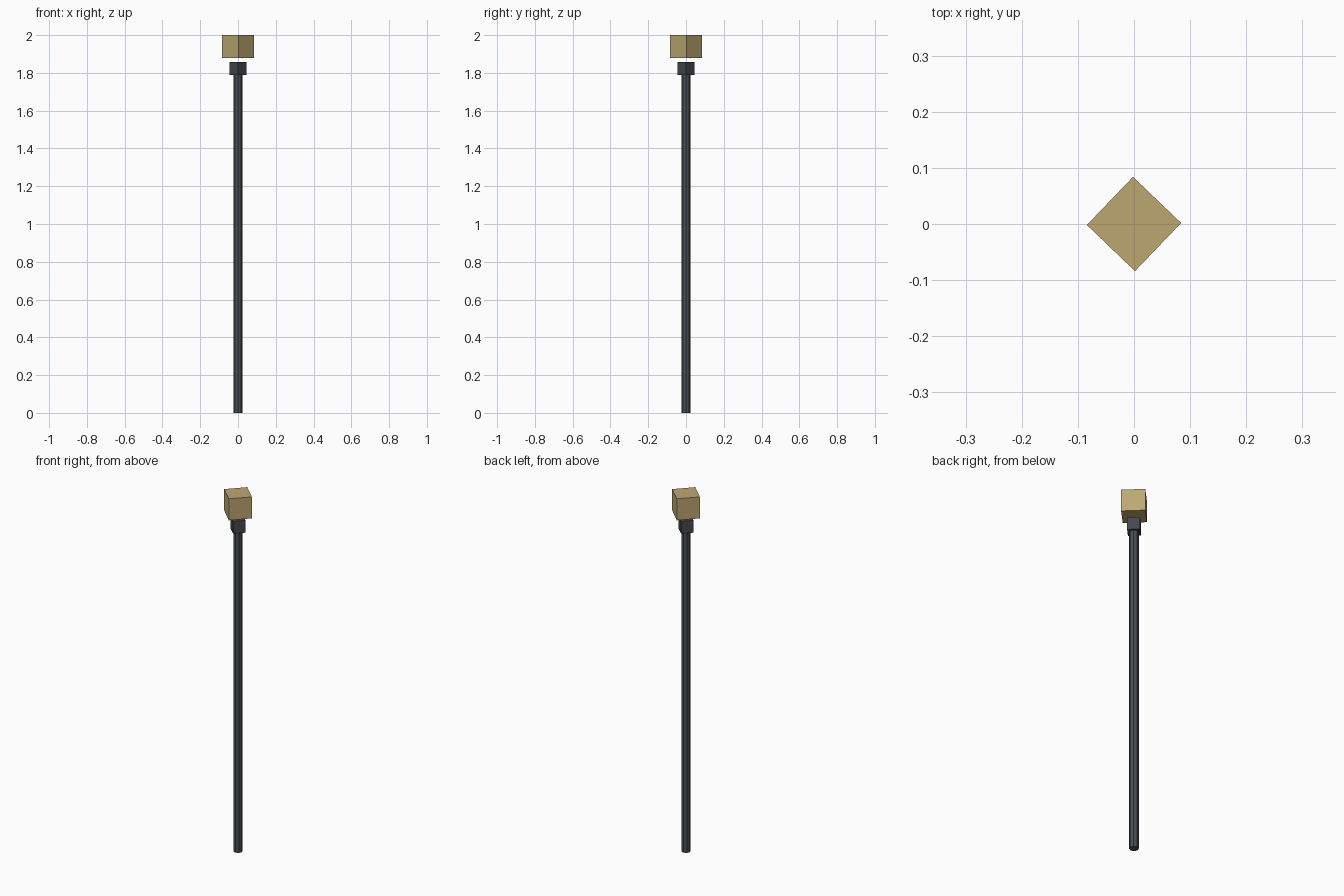
import bpy
import math

if "Cube" in bpy.data.objects:
    bpy.data.objects.remove(bpy.data.objects["Cube"])


def material(name, color):
    mat = bpy.data.materials.new(name)
    mat.diffuse_color = (*color, 1.0)
    mat.use_nodes = True
    mat.node_tree.nodes["Principled BSDF"].inputs["Base Color"].default_value = mat.diffuse_color
    return mat


def prism(name, sides, radius, z0, z1, turn, mat):
    """Upright flat-shaded prism between two heights."""
    bpy.ops.mesh.primitive_cylinder_add(
        vertices=sides, radius=radius, depth=z1 - z0,
        location=(0, 0, (z0 + z1) / 2), rotation=(0, 0, math.radians(turn)))
    obj = bpy.context.object
    obj.name = name
    obj.data.materials.append(mat)
    return obj


metal = material("dark_metal", (0.07, 0.08, 0.095))
collar_metal = material("collar_metal", (0.06, 0.065, 0.08))
glow = material("lamp_gold", (0.51, 0.39, 0.17))

# Slim post, standing on the ground
prism("post", 8, 0.024, 0.0, 1.79, 0, metal)

# Square collar on top of the post, corners facing front and sides
prism("collar", 4, 0.045, 1.79, 1.858, 1.2, collar_metal)

# Lamp block, floating just above the collar
prism("lamp_block", 4, 0.084, 1.88, 2.0, 1.2, glow)
